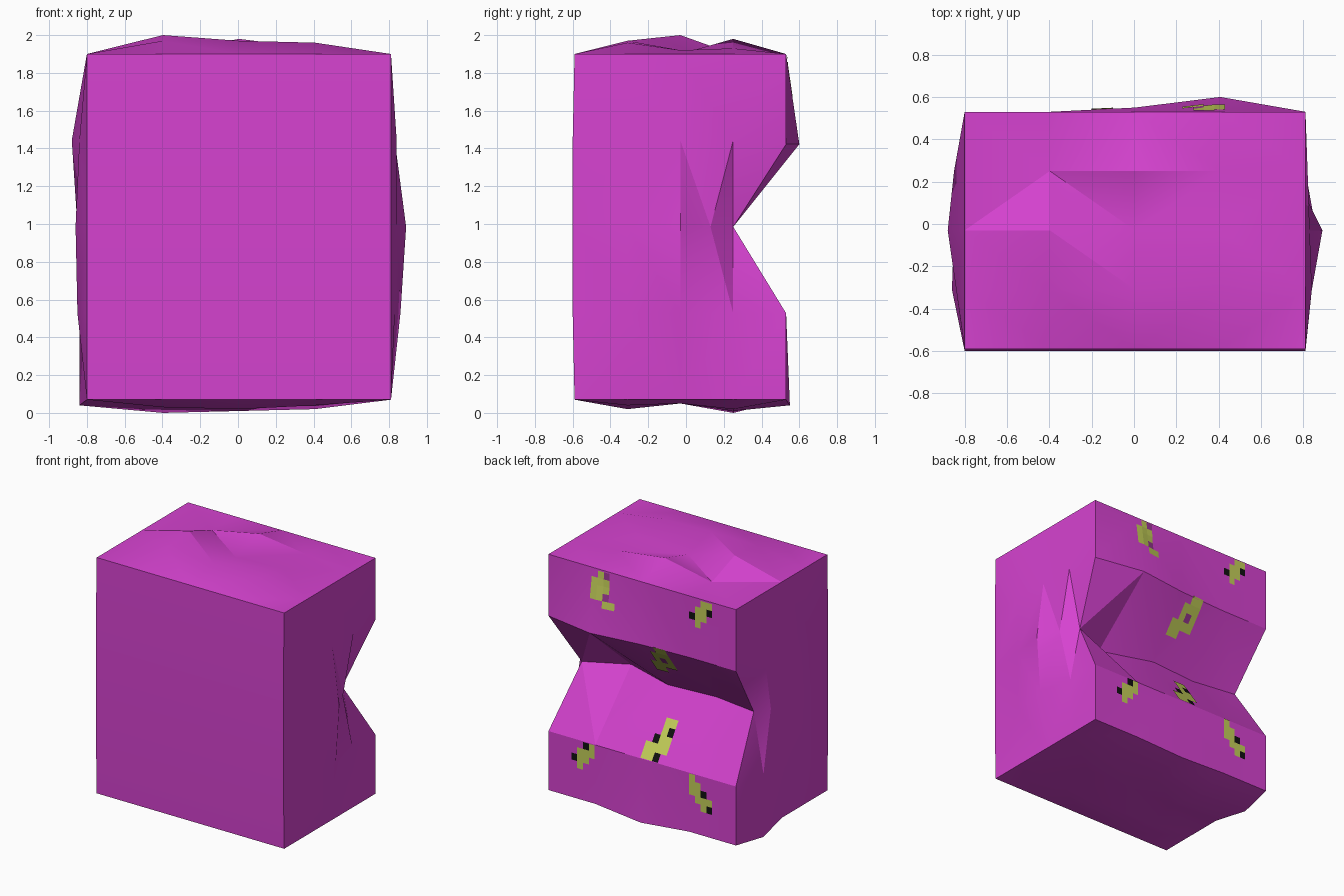
import bpy, bmesh
from mathutils import Vector
from mathutils.bvhtree import BVHTree

if "Cube" in bpy.data.objects:
    bpy.data.objects.remove(bpy.data.objects["Cube"])


def material(name, rgb):
    m = bpy.data.materials.new(name)
    m.use_nodes = True
    m.diffuse_color = (*rgb, 1)
    m.node_tree.nodes["Principled BSDF"].inputs["Base Color"].default_value = (*rgb, 1)
    return m


magenta = material("magenta", (0.67, 0.055, 0.63))
lime = material("olive_lime", (0.55, 0.62, 0.10))
black = material("black", (0.005, 0.005, 0.005))
plum = material("plum", (0.34, 0.04, 0.31))


def make_object(name, bm, materials):
    mesh = bpy.data.meshes.new(name)
    bm.to_mesh(mesh)
    obj = bpy.data.objects.new(name, mesh)
    bpy.context.collection.objects.link(obj)
    for m in materials:
        mesh.materials.append(m)
    return obj


# Outward bumps for the inner grid points of each side, in hundredths
TOP = ((7, 7, 6), (10, 0, 2), (0, 8, 3))          # rows by y, columns by x
BOTTOM = ((4, 5, 3), (2, 2, 2), (7, 6, 5))
NEG_SIDE = ((5, 3, 4), (6, 5, 2), (4, 8, 5))      # rows by z, columns by y
POS_SIDE = ((2, 5, 0), (3, 8, 0), (3, 2, 1))
VALLEY = (0.24, 0.19, 0.22, 0.09, 0.25)           # groove depth along x
LIP = (0.53, 0.53, 0.55, 0.60, 0.53)              # upper lip along x


def shaped(co):
    i, j, k = (round((c + 1) * 2) for c in co)
    x, y, z = -0.8 + 0.4025 * i, -0.59 + 0.28 * j, 0.07 + 0.4575 * k
    mid_x, mid_y, mid_z = (0 < n < 4 for n in (i, j, k))
    if mid_x and mid_y:
        z += (TOP if k == 4 else BOTTOM)[j - 1][i - 1] * (0.01 if k == 4 else -0.01)
    elif mid_y and mid_z:
        bump = (POS_SIDE if i == 4 else NEG_SIDE)[k - 1][j - 1] * 0.01
        x += bump if i == 4 else -bump
        if j == 3 and k == 2:                     # side pinched beside the groove
            y = 0.13
    elif j == 4 and k == 2:                       # bottom of the groove
        y = VALLEY[i]
        x += {0: 0.05, 4: -0.09}.get(i, 0)
    elif j == 4 and k == 3:
        y = LIP[i]
        z -= 0.02
    elif j == 4 and k == 0 and i == 2:
        y, z = 0.55, 0.04
    elif i == 0 and k == 0 and j == 3:
        x, z = -0.84, 0.04
    elif j == 0 and mid_z:
        y = -0.60
    return Vector((x, y, z))


# Lumpy block with a groove across the back
bm = bmesh.new()
bmesh.ops.create_cube(bm, size=2)
bmesh.ops.subdivide_edges(bm, edges=bm.edges[:], cuts=3, use_grid_fill=True)
for v in bm.verts:
    v.co = shaped(v.co)
bmesh.ops.triangulate(bm, faces=bm.faces[:])
bmesh.ops.recalc_face_normals(bm, faces=bm.faces[:])
surface = BVHTree.FromBMesh(bm)
body = make_object("body_block", bm, [magenta])
bm.free()
bpy.context.view_layer.objects.active = body
body.select_set(True)
bpy.ops.object.shade_smooth_by_angle(angle=0.4)

# Pixel patches: # lime, k black, p plum; columns run from +x to -x
PATCHES = {
    "upper_left_patch": (0.43, 1.89, (".#p.", "###.", "###.", "##p.", "..##")),
    "upper_right_patch": (-0.40, 1.89, ("..##", ".##k", "k##.", ".#..")),
    "overhang_patch": (0.0, 1.43, ("..##", ".###", ".#p#", "####", "##..")),
    "slope_patch": (0.02, 0.80, ("..##", "..#k", ".k##", "####", "##k.")),
    "lower_left_patch": (0.61, 0.525, ("..k#", ".###", "k##.", ".#..")),
    "lower_right_patch": (-0.40, 0.525, ("#...", "##..", "##k.", ".###", "..#k")),
}
CELL_X, CELL_Z = 0.05, 0.054


def on_back(x, z):
    hit, normal, _, _ = surface.ray_cast(Vector((x, 2, z)), Vector((0, -1, 0)))
    return hit + normal * 0.005


for name, (x0, z0, rows) in PATCHES.items():
    bm = bmesh.new()
    for r, row in enumerate(rows):
        for c, mark in enumerate(row):
            if mark == ".":
                continue
            xa, za = x0 - c * CELL_X, z0 - r * CELL_Z
            xb, zb = xa - CELL_X, za - CELL_Z
            corners = ((xa, za), (xb, za), (xb, zb), (xa, zb))
            face = bm.faces.new([bm.verts.new(on_back(*p)) for p in corners])
            face.normal_update()
            if face.normal.y < 0:
                face.normal_flip()
            face.material_index = "#kp".index(mark)
    make_object(name, bm, [lime, black, plum])
    bm.free()
